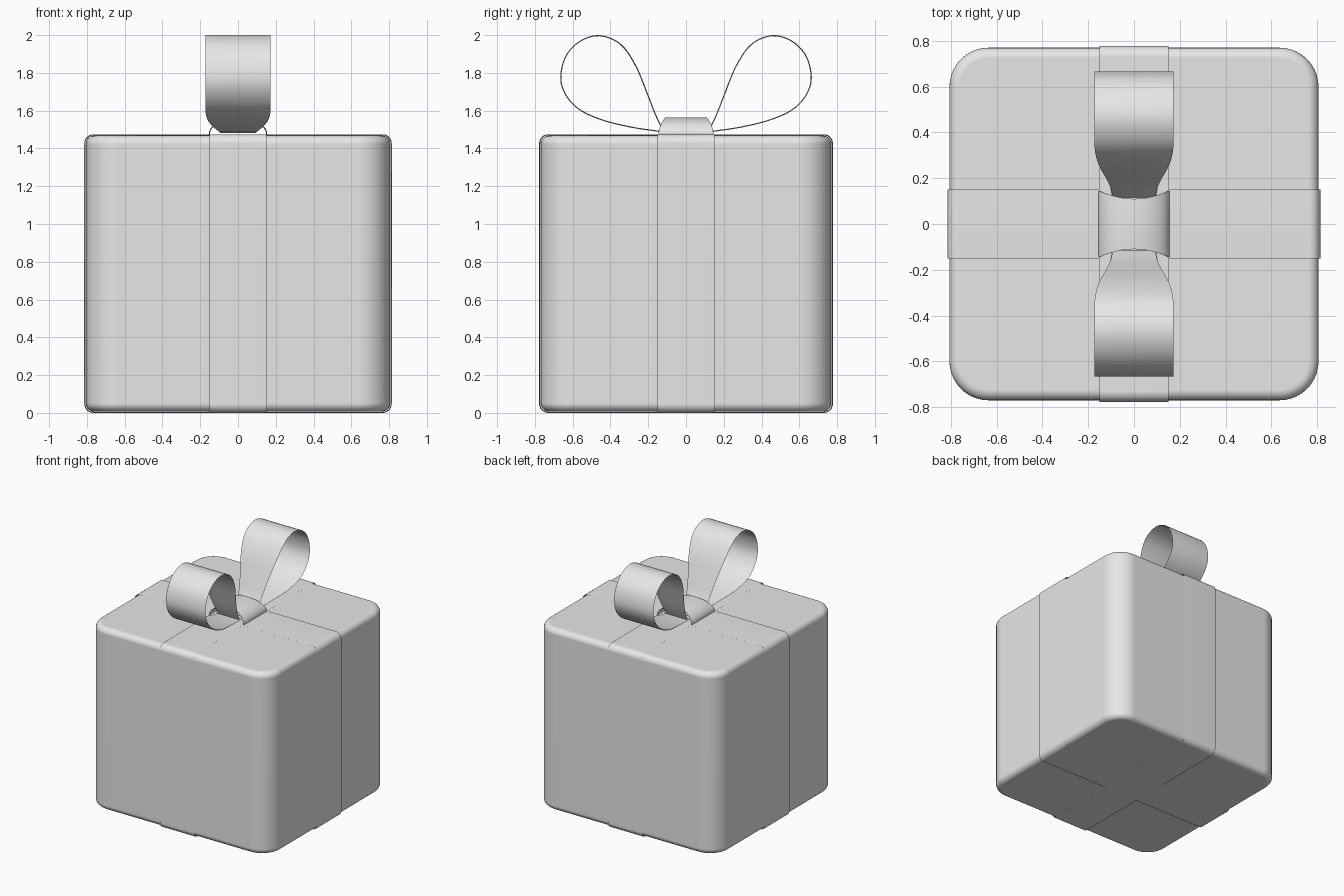
import bpy, bmesh
from math import sin, cos, pi
from mathutils import Vector

old = bpy.data.objects.get("Cube")
if old:
    bpy.data.objects.remove(old, do_unlink=True)

# One plain colour for everything
grey = bpy.data.materials.new("light_grey")
grey.use_nodes = True
grey.diffuse_color = (0.8, 0.8, 0.8, 1)
grey.node_tree.nodes["Principled BSDF"].inputs["Base Color"].default_value = (0.8, 0.8, 0.8, 1)


def finish(name, bm, thickness=0):
    bmesh.ops.recalc_face_normals(bm, faces=bm.faces)
    mesh = bpy.data.meshes.new(name)
    bm.to_mesh(mesh)
    bm.free()
    mesh.materials.append(grey)
    obj = bpy.data.objects.new(name, mesh)
    bpy.context.collection.objects.link(obj)
    bpy.ops.object.select_all(action='DESELECT')
    obj.select_set(True)
    bpy.context.view_layer.objects.active = obj
    bpy.ops.object.shade_smooth_by_angle(angle=0.7)
    if thickness:
        solid = obj.modifiers.new("thickness", 'SOLIDIFY')
        solid.thickness = thickness
        solid.offset = 0
    weighted = obj.modifiers.new("flat_faces", 'WEIGHTED_NORMAL')
    weighted.keep_sharp = True
    return obj


def strip(name, rows, closed, thickness):
    """Sheet through rows of points, one row after another."""
    bm = bmesh.new()
    grid = [[bm.verts.new(p) for p in row] for row in rows]
    pairs = list(zip(grid, grid[1:]))
    if closed:
        pairs.append((grid[-1], grid[0]))
    for a, b in pairs:
        for i in range(len(a) - 1):
            bm.faces.new((a[i], a[i + 1], b[i + 1], b[i]))
    return finish(name, bm, thickness)


# Box: large round on the upright corners, small round on top and bottom rims
bm = bmesh.new()
bmesh.ops.create_cube(bm, size=1)
half_x, half_y, low, high = 0.806, 0.77, 0.007, 1.468
for v in bm.verts:
    v.co = (2 * half_x * v.co.x, 2 * half_y * v.co.y, high if v.co.z > 0 else low)
upright = [e for e in bm.edges if abs(e.verts[0].co.z - e.verts[1].co.z) > 1]
bmesh.ops.bevel(bm, geom=upright, offset=0.17, segments=10, profile=0.5, affect='EDGES')
rims = [e for e in bm.edges if abs(e.verts[0].co.z - e.verts[1].co.z) < 0.01]
bmesh.ops.bevel(bm, geom=rims, offset=0.045, segments=6, profile=0.5, affect='EDGES')
finish("gift_box", bm)


# Flat bands wrapped round the box
def rounded_rect(half, z0, z1, r, steps=6):
    corners = [(half - r, z1 - r, 0), (r - half, z1 - r, 1),
               (r - half, z0 + r, 2), (half - r, z0 + r, 3)]
    return [(u + r * cos((q + i / steps) * pi / 2), z + r * sin((q + i / steps) * pi / 2))
            for u, z, q in corners for i in range(steps + 1)]


band = 0.15
strip("front_to_back_band",
      [[(-band, u, z), (band, u, z)] for u, z in rounded_rect(0.775, 0.003, 1.472, 0.045)],
      True, 0.006)
strip("side_to_side_band",
      [[(u, -band, z), (u, band, z)] for u, z in rounded_rect(0.811, 0.003, 1.472, 0.045)],
      True, 0.006)


# Bow loops: smooth teardrop path, narrow at both ends
def smooth_path(pts, steps=5):
    p = [Vector(q) for q in pts]
    p = [2 * p[0] - p[1]] + p + [2 * p[-1] - p[-2]]
    out = []
    for a, b, c, d in zip(p, p[1:], p[2:], p[3:]):
        for i in range(steps):
            t = i / steps
            out.append(0.5 * (2 * b + (c - a) * t + (2 * a - 5 * b + 4 * c - d) * t ** 2
                              + (3 * b - a - 3 * c + d) * t ** 3))
    return out + [p[-2]]


teardrop = smooth_path([
    (0.05, 1.484), (0.15, 1.492), (0.30, 1.515), (0.45, 1.553), (0.57, 1.61),
    (0.64, 1.69), (0.663, 1.78), (0.635, 1.89), (0.56, 1.968), (0.455, 1.997),
    (0.345, 1.95), (0.265, 1.835), (0.205, 1.69), (0.16, 1.575), (0.115, 1.484)])
lengths = [0]
for a, b in zip(teardrop, teardrop[1:]):
    lengths.append(lengths[-1] + (b - a).length)


def loop_width(s):
    t = min(1, min(s, lengths[-1] - s) / 0.55)
    return 0.095 + 0.078 * t * t * (3 - 2 * t)


for name, side in (("front_bow_loop", -1), ("back_bow_loop", 1)):
    rows = []
    for p, s in zip(teardrop, lengths):
        w = loop_width(s)
        rows.append([(k * w, side * p.x, p.y) for k in (-1, 0, 1)])
    strip(name, rows, False, 0.006)

# Knot: thin arch, pinched in the middle
rows = []
for i in range(25):
    a = pi * i / 24
    w = 0.11 + 0.035 * cos(a) ** 2
    rows.append([(0.152 * cos(a), k * w, 1.474 + 0.088 * sin(a)) for k in (-1, 0, 1)])
strip("bow_knot", rows, False, 0.006)
